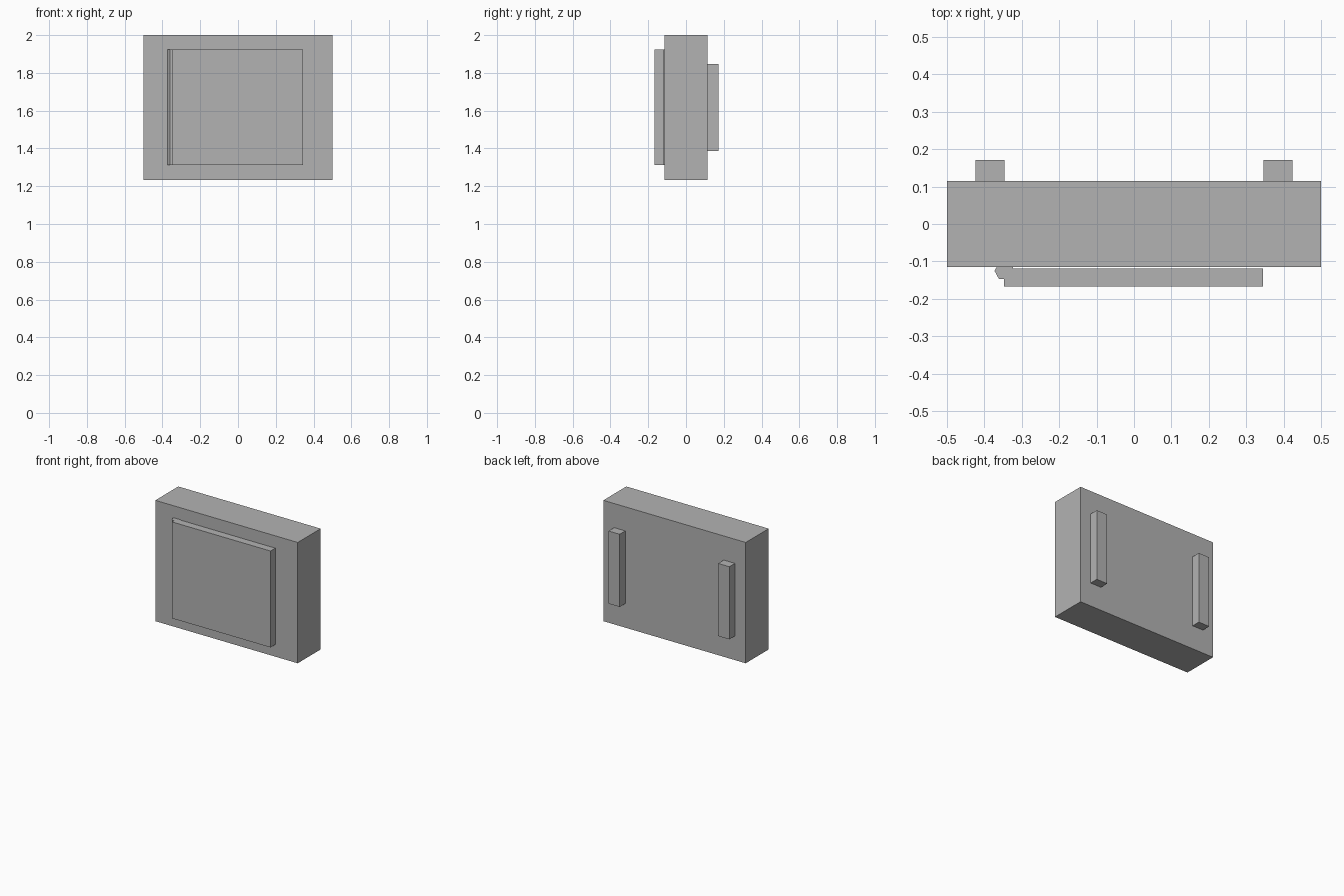
import bpy
import bmesh

cube = bpy.data.objects.get("Cube")
if cube:
    bpy.data.objects.remove(cube, do_unlink=True)

grey = bpy.data.materials.new("plain grey")
grey.use_nodes = True
grey.diffuse_color = (0.45, 0.45, 0.45, 1)
grey.node_tree.nodes["Principled BSDF"].inputs["Base Color"].default_value = grey.diffuse_color


def prism(name, outline, bottom, top):
    """Extrude a plan outline from bottom to top."""
    bm = bmesh.new()
    face = bm.faces.new([bm.verts.new((x, y, bottom)) for x, y in outline])
    result = bmesh.ops.extrude_face_region(bm, geom=[face])
    verts = [v for v in result["geom"] if isinstance(v, bmesh.types.BMVert)]
    bmesh.ops.translate(bm, verts=verts, vec=(0, 0, top - bottom))
    bmesh.ops.recalc_face_normals(bm, faces=bm.faces)
    mesh = bpy.data.meshes.new(name)
    bm.to_mesh(mesh)
    bm.free()
    mesh.materials.append(grey)
    obj = bpy.data.objects.new(name, mesh)
    bpy.context.collection.objects.link(obj)
    return obj


def box(name, x0, x1, y0, y1, z0, z1):
    return prism(name, [(x0, y0), (x1, y0), (x1, y1), (x0, y1)], z0, z1)


# Wall cabinet body and its front door
box("cabinet_body", -0.5, 0.5, -0.115, 0.115, 1.233, 2.0)
box("door", -0.347, 0.345, -0.167, -0.119, 1.312, 1.924)

# Full-height hinge strip: angled knuckle with a thin leaf behind the door
hinge = [(-0.323, -0.115), (-0.367, -0.115), (-0.373, -0.125), (-0.361, -0.147),
         (-0.347, -0.147), (-0.347, -0.119), (-0.323, -0.119)]
prism("door_hinge", hinge, 1.312, 1.924)

# Mounting rails on the back
for side, sign in (("left", 1), ("right", -1)):
    x0, x1 = sorted((sign * 0.346, sign * 0.424))
    box(side + "_mounting_rail", x0, x1, 0.115, 0.171, 1.386, 1.847)
